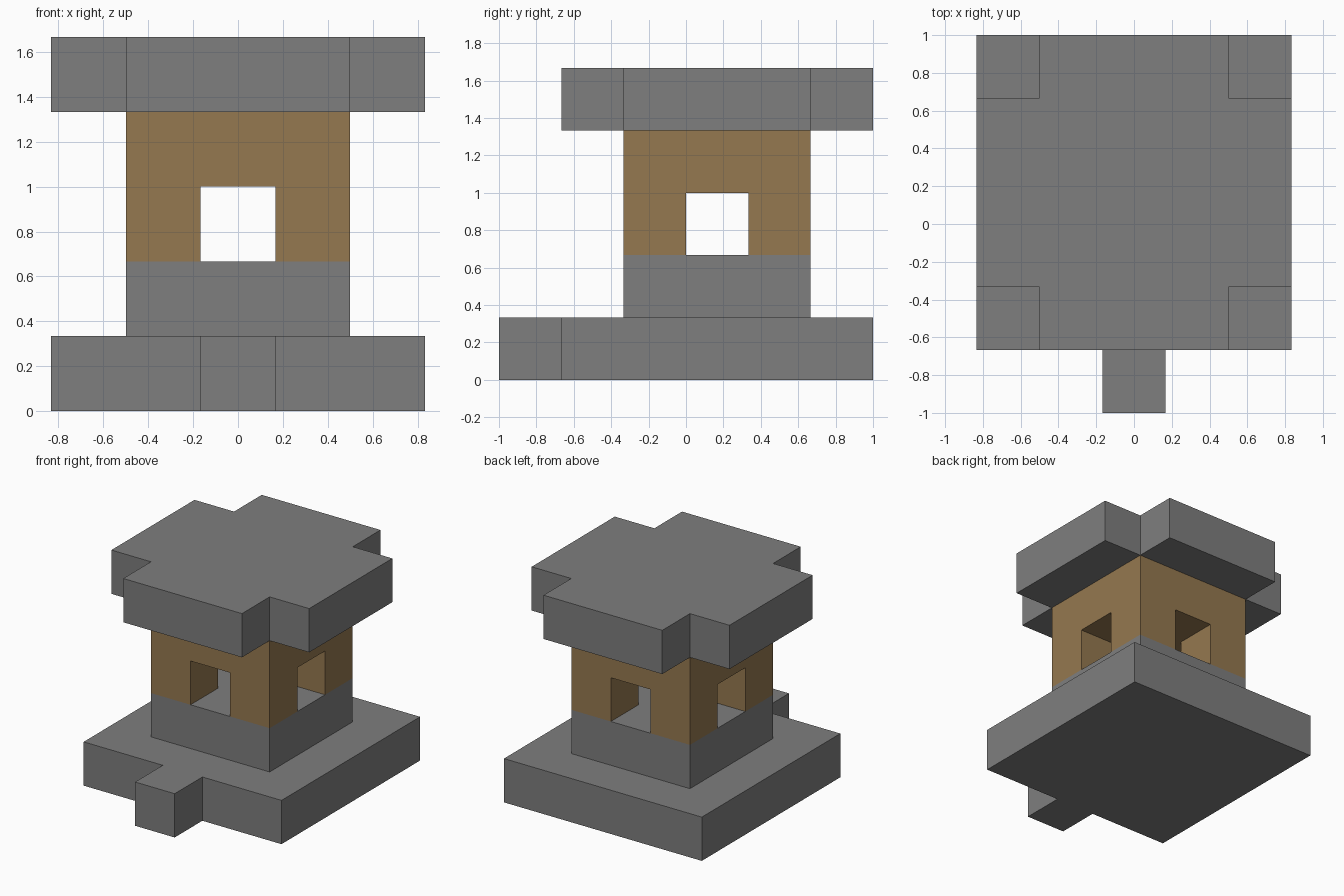
import bpy
import bmesh

if "Cube" in bpy.data.objects:
    bpy.data.objects.remove(bpy.data.objects["Cube"], do_unlink=True)

U = 1 / 3          # one block of the building grid
CENTRE_Y = U / 2   # the tower sits behind the doorstep


def material(name, rgb):
    mat = bpy.data.materials.new(name)
    mat.use_nodes = True
    colour = (*rgb, 1)
    mat.diffuse_color = colour
    mat.node_tree.nodes["Principled BSDF"].inputs["Base Color"].default_value = colour
    return mat


def prism(name, outline, bottom, top, mat):
    """Extrude an anticlockwise outline, given in blocks, between two heights."""
    bm = bmesh.new()
    base = bm.faces.new([bm.verts.new((x * U, y * U + CENTRE_Y, bottom * U))
                         for x, y in outline])
    result = bmesh.ops.extrude_face_region(bm, geom=[base], use_keep_orig=True)
    raised = [v for v in result["geom"] if isinstance(v, bmesh.types.BMVert)]
    bmesh.ops.translate(bm, verts=raised, vec=(0, 0, (top - bottom) * U))
    bmesh.ops.recalc_face_normals(bm, faces=bm.faces)
    mesh = bpy.data.meshes.new(name)
    bm.to_mesh(mesh)
    bm.free()
    mesh.materials.append(mat)
    obj = bpy.data.objects.new(name, mesh)
    bpy.context.collection.objects.link(obj)
    return obj


def square(r):
    return [(-r, -r), (r, -r), (r, r), (-r, r)]


def cross(arm, reach):
    """Plus-shaped outline, one arm at a time."""
    points = []
    x, y = 1, 0
    for _ in range(4):
        for along, side in ((arm, -arm), (reach, -arm), (reach, arm)):
            points.append((x * along - y * side, y * along + x * side))
        x, y = -y, x
    return points


stone = material("grey stone", (0.21, 0.21, 0.21))
wood = material("brown wood", (0.30, 0.19, 0.08))

# Base slab with a doorstep projecting from the front
r, s = 2.5, 0.5
prism("base_slab", [(-r, -r), (-s, -r), (-s, -r - 1), (s, -r - 1),
                    (s, -r), (r, -r), (r, r), (-r, r)], 0, 1, stone)

# Stone footing and the wooden walls above it
prism("tower_footing", square(1.5), 1, 2, stone)
walls = prism("tower_walls", square(1.5), 2, 4, wood)

# Window openings crossing right through the walls
cutter = prism("window_cutter", cross(0.5, 2), 1.5, 3, wood)
cutter.hide_render = True
cut = walls.modifiers.new("windows", "BOOLEAN")
cut.operation = "DIFFERENCE"
cut.solver = "EXACT"
cut.object = cutter
bpy.context.view_layer.objects.active = walls
bpy.ops.object.modifier_apply(modifier=cut.name)
bpy.data.objects.remove(cutter, do_unlink=True)

# Flat roof with notched corners
prism("roof_slab", cross(1.5, 2.5), 4, 5, stone)
